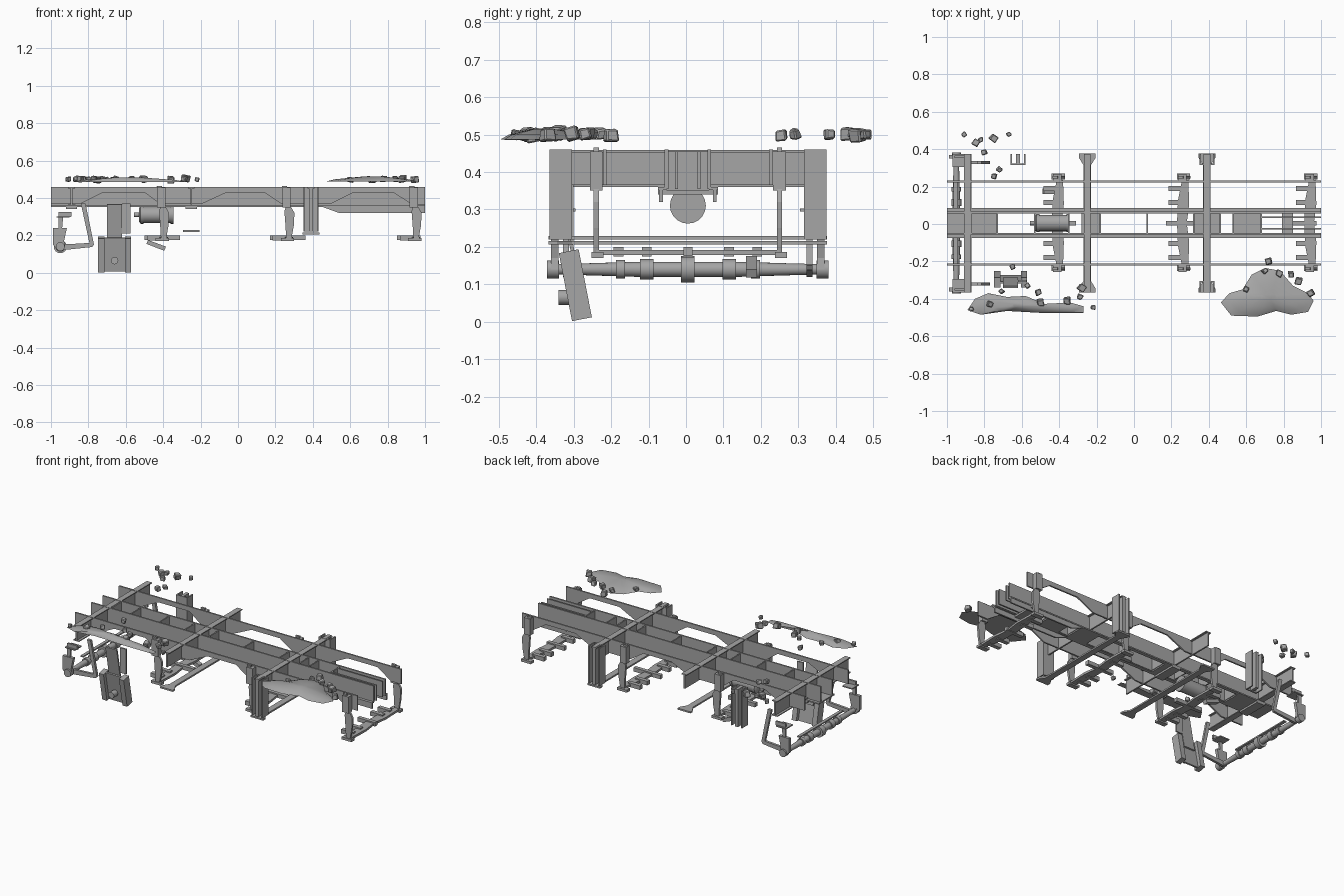
import bpy, bmesh, math, random
from mathutils import Vector, Matrix

random.seed(4)
CY = 0.005  # centre line of the frame
grey = bpy.data.materials.new("worn_grey")
grey.diffuse_color = (0.38, 0.38, 0.38, 1)


def finish(name, bm, smooth=False):
    bmesh.ops.recalc_face_normals(bm, faces=bm.faces)
    me = bpy.data.meshes.new(name)
    bm.to_mesh(me)
    bm.free()
    ob = bpy.data.objects.new(name, me)
    bpy.context.collection.objects.link(ob)
    me.materials.append(grey)
    if smooth:
        bpy.context.view_layer.objects.active = ob
        ob.select_set(True)
        bpy.ops.object.shade_smooth_by_angle(angle=math.radians(40))
        ob.select_set(False)
    return ob


def box(name, x0, x1, y0, y1, z0, z1):
    bm = bmesh.new()
    bmesh.ops.create_cube(bm, size=1)
    for v in bm.verts:
        v.co = Vector(((x0 + x1) / 2 + v.co.x * (x1 - x0),
                       (y0 + y1) / 2 + v.co.y * (y1 - y0),
                       (z0 + z1) / 2 + v.co.z * (z1 - z0)))
    return finish(name, bm)


def prism(name, pts, axis, lo, hi):
    """Extrude a 2D outline along y (points x,z), z (points x,y) or x (points y,z)."""
    put = {'y': lambda a, b, c: (a, c, b), 'z': lambda a, b, c: (a, b, c),
           'x': lambda a, b, c: (c, a, b)}[axis]
    bm = bmesh.new()
    A = [bm.verts.new(put(a, b, lo)) for a, b in pts]
    B = [bm.verts.new(put(a, b, hi)) for a, b in pts]
    bm.faces.new(A)
    bm.faces.new(B[::-1])
    n = len(pts)
    for i in range(n):
        bm.faces.new((A[i], A[(i + 1) % n], B[(i + 1) % n], B[i]))
    return finish(name, bm)


def lathe(name, prof, axis, centre, seg=16):
    """Turn (position, radius) pairs around the x or y axis."""
    bm = bmesh.new()
    rings = []
    for p, r in prof:
        ring = []
        for i in range(seg):
            a = 2 * math.pi * i / seg
            c, s = r * math.cos(a), r * math.sin(a)
            co = (p, c, s) if axis == 'x' else (c, p, s)
            ring.append(bm.verts.new(Vector(co) + Vector(centre)))
        rings.append(ring)
    for a, b in zip(rings, rings[1:]):
        for i in range(seg):
            bm.faces.new((a[i], a[(i + 1) % seg], b[(i + 1) % seg], b[i]))
    bm.faces.new(rings[0])
    bm.faces.new(rings[-1])
    return finish(name, bm, True)


# Side rails with three raised arches
rail = [(-1, 0.46), (-1, 0.37), (-0.84, 0.37), (-0.72, 0.43), (-0.5, 0.43), (-0.42, 0.37),
        (-0.19, 0.37), (-0.06, 0.43), (0.14, 0.43), (0.23, 0.37), (0.5, 0.37),
        (0.62, 0.43), (0.83, 0.43), (0.93, 0.365), (1, 0.365), (1, 0.46)]
for s in (-1, 1):
    y = CY + s * 0.222
    prism("side_rail", rail, 'y', y - 0.005, y + 0.005)
    # Centre sill: web, outward foot and deeper end section
    w = CY + s * 0.057
    box("centre_sill_web", -1, 1, w - 0.005, w + 0.005, 0.355, 0.46)
    box("centre_sill_foot", -1, 1, *sorted((w, CY + s * 0.08)), 0.352, 0.36)
    deep = [(0.43, 0.36), (0.54, 0.32), (1, 0.32), (1, 0.36)]
    prism("deep_sill", deep, 'y', CY + s * 0.072 - 0.005, CY + s * 0.072 + 0.005)
    d = CY + s * 0.03
    box("draft_plate", 0.68, 1, d - 0.004, d + 0.004, 0.355, 0.455)

# Sill floor plates and diaphragms
for a, b in ((-1, -0.73), (-0.26, -0.18), (0.32, 0.46), (0.53, 0.68)):
    box("sill_floor", a, b, CY - 0.057, CY + 0.057, 0.352, 0.36)
for x in (-0.87, -0.73, -0.53, -0.35, -0.18, 0.07, 0.32, 0.46, 0.53, 0.68):
    box("diaphragm", x - 0.004, x + 0.004, CY - 0.057, CY + 0.057, 0.36, 0.455)
for x in (-0.89, -0.25, 0.82):
    box("sill_clip", x - 0.03, x + 0.03, CY - 0.08, CY + 0.08, 0.34, 0.352)

# Cross bolsters with upper and lower flanges
flare = [(0.02, 0.3), (0.02, 0.31), (0.045, 0.35), (0.045, 0.372)]
half = [(0.02, 0)] + flare + [(-x, y) for x, y in flare[::-1]] + [(-0.02, 0)]
for x in (-0.89, -0.25, 0.39):
    box("cross_bolster", x - 0.005, x + 0.005, CY - 0.37, CY + 0.37, 0.365, 0.455)
    box("bolster_top", x - 0.018, x + 0.018, CY - 0.37, CY + 0.37, 0.452, 0.458)
    if x > -0.5:
        z = 0.225 if x < 0 else 0.212
        for s in (-1, 1):
            prism("lower_tie", [(x + a, CY + s * b) for a, b in half], 'z', z - 0.006, z + 0.004)
    else:
        box("bolster_foot", x - 0.02, x + 0.02, CY - 0.37, CY + 0.37, 0.36, 0.366)

# Channel posts at the bolster ends
for x, s in ((0.39, -1), (0.39, 1), (-0.62, 1)):
    a, b = CY + s * 0.31, CY + s * 0.37
    lo, hi = min(a, b), max(a, b)
    box("post_web", x - 0.01, x + 0.01, lo, hi, 0.22, 0.46)
    box("post_back", x - 0.04, x + 0.04, *sorted((a, a + s * 0.008)), 0.22, 0.46)
    box("post_flange", x - 0.04, x - 0.032, lo, hi, 0.22, 0.46)
    box("post_flange", x + 0.032, x + 0.04, lo, hi, 0.22, 0.46)

# Brake hangers, foot bars and tapered brake beams
hang = [(-0.035, 0.465), (-0.008, 0.465), (0.012, 0.355), (0.032, 0.32), (0.028, 0.25),
        (0.015, 0.18), (-0.012, 0.18), (-0.016, 0.25), (-0.022, 0.33), (-0.015, 0.35)]
for x in (-0.4, 0.27, 0.95):
    end = min(x + 0.09, 0.975)
    for s in (-1, 1):
        y = CY + s * 0.245
        prism("hanger", [(x + a, b) for a, b in hang], 'y', y - 0.007, y + 0.007)
        box("hanger_head", x - 0.033, x + 0.012, y - 0.017, y + 0.017, 0.35, 0.455)
        box("hanger_shoe", x - 0.04, x + 0.03, y - 0.012, y + 0.02, 0.17, 0.186)
        prism("brake_beam", [(x - 0.01, y), (x + 0.02, y), (x + 0.025, CY + s * 0.1),
                             (x + 0.012, CY), (x - 0.04, CY), (x - 0.035, CY + s * 0.12)],
              'z', 0.178, 0.192)
        for q in (0.11, 0.185):
            box("brake_lever", x - 0.085, x, CY + s * q - 0.013, CY + s * q + 0.013, 0.174, 0.2)
    box("foot_bar", x - 0.1, end, CY - 0.012, CY + 0.012, 0.175, 0.2)

# Axle with collars, and the end brackets
ax = (-0.95, CY, 0.14)
lathe("axle", [(-0.37, 0.014), (-0.3, 0.015), (-0.14, 0.02), (0.14, 0.02), (0.3, 0.015), (0.37, 0.014)], 'y', ax)
for c, r, w in ((0, 0.035, 0.018), (-0.11, 0.027, 0.018), (0.11, 0.027, 0.018),
                (-0.18, 0.025, 0.012), (0.18, 0.025, 0.012), (-0.36, 0.024, 0.016), (0.36, 0.024, 0.016)):
    lathe("axle_collar", [(c - w, r), (c + w, r)], 'y', ax)
hook = [(-0.99, 0.24), (-0.99, 0.15), (-0.96, 0.12), (-0.925, 0.14), (-0.93, 0.17), (-0.915, 0.24)]
arm = [(-0.96, 0.24), (-0.96, 0.325), (-0.89, 0.325), (-0.89, 0.3), (-0.935, 0.295), (-0.94, 0.24)]
strut = [(-0.84, 0.37), (-0.815, 0.37), (-0.77, 0.15), (-0.79, 0.14)]
link = [(-0.96, 0.15), (-0.95, 0.12), (-0.78, 0.138), (-0.77, 0.152), (-0.79, 0.16)]
for s in (-1, 1):
    for name, pts, q, t in (("axle_bracket", hook, 0.355, 0.01), ("bracket_arm", arm, 0.355, 0.006),
                            ("axle_strut", strut, 0.325, 0.008), ("axle_link", link, 0.325, 0.008)):
        y = CY + s * q
        prism(name, pts, 'y', y - t, y + t)
    box("bracket_pad", -0.97, -0.9, *sorted((CY + s * 0.3, CY + s * 0.37)), 0.295, 0.302)
box("axle_tie", -0.965, -0.945, CY - 0.22, CY + 0.22, 0.183, 0.191)

# Air cylinder under the sill, with a loose lever below
lathe("air_cylinder", [(-0.555, 0.012), (-0.53, 0.012), (-0.53, 0.035), (-0.52, 0.048), (-0.505, 0.048),
                       (-0.505, 0.044), (-0.36, 0.044), (-0.36, 0.048), (-0.345, 0.048), (-0.345, 0.02)],
      'x', (0, CY, 0.31), 20)
prism("loose_lever", [(-0.49, 0.155), (-0.395, 0.118), (-0.385, 0.14), (-0.48, 0.175)], 'y', 0.16, 0.19)

# Hanging step: leaning channel, its carrier and the roller in front
lean = Matrix.Translation((-0.66, -0.296, 0.1)) @ Matrix.Rotation(math.radians(11), 4, 'X')
for part, dims in (("step_web", (-0.06, 0.06, -0.005, 0.005, -0.095, 0.09)),
                   ("step_side", (-0.088, -0.055, -0.027, 0.027, -0.095, 0.09)),
                   ("step_side", (0.055, 0.088, -0.027, 0.027, -0.095, 0.09)),
                   ("step_carrier", (-0.04, 0.04, 0.005, 0.015, 0.02, 0.27))):
    box(part, *dims).data.transform(lean)
lathe("step_roller", [(-0.34, 0.02), (-0.3, 0.02)], 'y', (-0.66, 0, 0.065), 12)
box("step_post", -0.62, -0.575, -0.31, -0.3, 0.21, 0.37)


# Debris: two low heaps and scattered stones
def heap(name, outline, z0, z1):
    bm = bmesh.new()
    n = len(outline)
    c = Vector((sum(p[0] for p in outline) / n, sum(p[1] for p in outline) / n))
    rings = []
    for k, h in ((1, 0), (0.8, 0.45), (0.5, 0.75), (0.2, 1)):
        rings.append([bm.verts.new((c.x + (x - c.x) * k, c.y + (y - c.y) * k, z0 + h * (z1 - z0)))
                      for x, y in outline])
    for a, b in zip(rings, rings[1:]):
        for i in range(n):
            bm.faces.new((a[i], a[(i + 1) % n], b[(i + 1) % n], b[i]))
    bm.faces.new(rings[0])
    bm.faces.new(rings[-1])
    finish(name, bm, True)


heap("wide_heap", [(0.465, -0.42), (0.51, -0.37), (0.58, -0.35), (0.63, -0.27), (0.7, -0.235), (0.78, -0.25),
                   (0.85, -0.33), (0.93, -0.37), (0.96, -0.41), (0.93, -0.47), (0.84, -0.485), (0.76, -0.465),
                   (0.66, -0.495), (0.52, -0.49)], 0.487, 0.515)
heap("long_heap", [(-0.89, -0.46), (-0.85, -0.4), (-0.78, -0.37), (-0.68, -0.39), (-0.58, -0.385), (-0.47, -0.43),
                   (-0.34, -0.42), (-0.27, -0.44), (-0.27, -0.475), (-0.5, -0.475), (-0.68, -0.465), (-0.82, -0.485)],
     0.485, 0.51)
stones = [(-0.91, 0.478), (-0.82, 0.45), (-0.845, 0.435), (-0.75, 0.46), (-0.67, 0.48), (-0.8, 0.385),
          (-0.72, 0.29), (-0.75, 0.255), (-0.87, -0.455), (-0.77, -0.43), (-0.71, -0.36), (-0.65, -0.23),
          (-0.51, -0.365), (-0.5, -0.42), (-0.36, -0.41), (-0.28, -0.34), (-0.29, -0.39), (-0.22, -0.445),
          (-0.57, -0.33), (0.6, -0.35), (0.7, -0.25), (0.72, -0.2), (0.775, -0.265), (0.84, -0.27),
          (0.88, -0.305), (0.945, -0.37)]
for x, y in stones:
    bm = bmesh.new()
    bmesh.ops.create_cube(bm, size=random.uniform(0.024, 0.038))
    for v in bm.verts:
        v.co *= random.uniform(0.75, 1.15)
    bmesh.ops.bevel(bm, geom=bm.edges[:], offset=0.004, segments=1, affect='EDGES')
    turn = Matrix.Rotation(random.uniform(0, 3), 4, 'Z') @ Matrix.Rotation(random.uniform(-0.3, 0.3), 4, 'X')
    bm.transform(Matrix.Translation((x, y, random.uniform(0.498, 0.504))) @ turn)
    finish("stone", bm)
